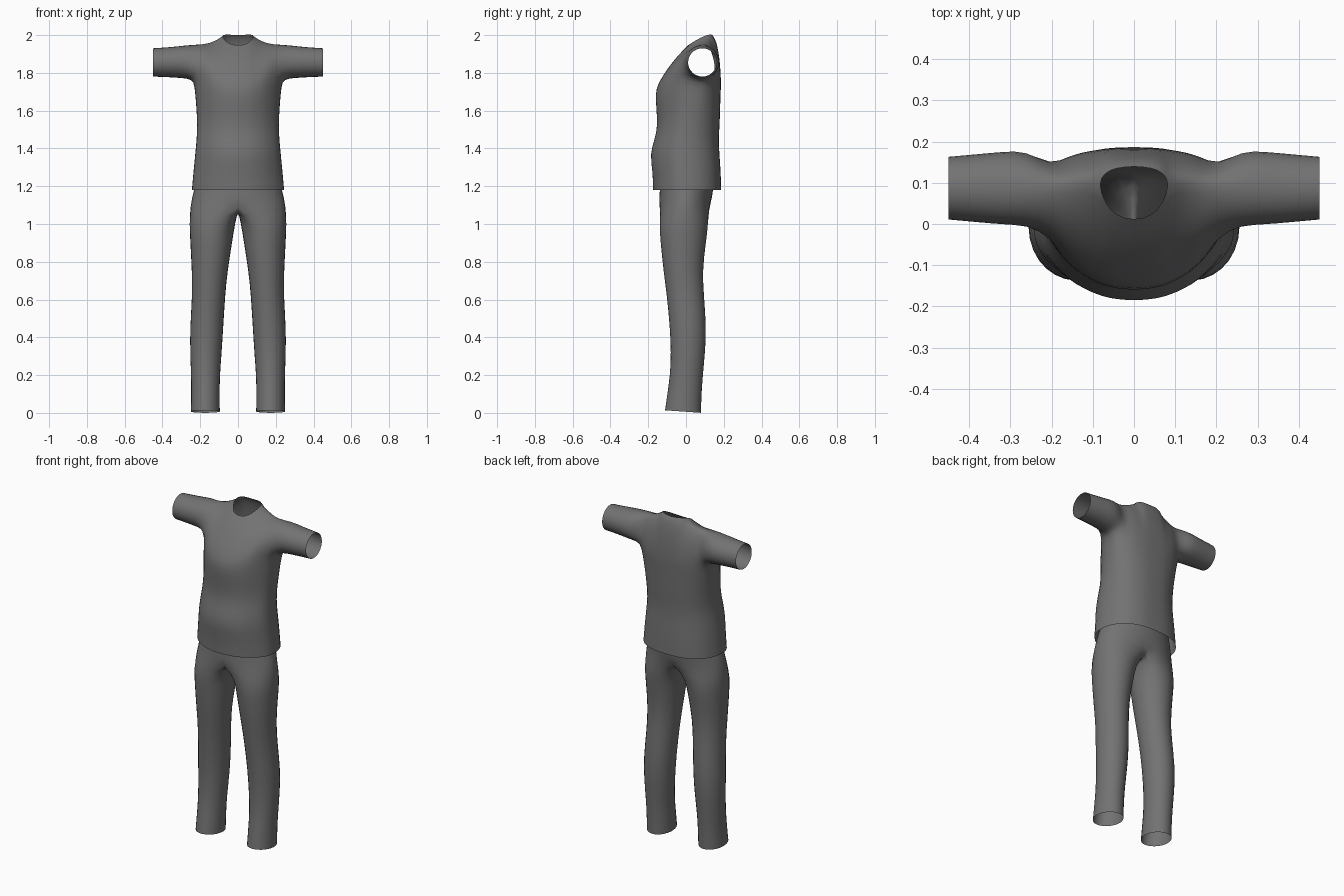
import bpy, bmesh, math

if "Cube" in bpy.data.objects:
    bpy.data.objects.remove(bpy.data.objects["Cube"])

cloth = bpy.data.materials.new("charcoal_cloth")
cloth.diffuse_color = (0.17, 0.17, 0.17, 1)
cloth.use_nodes = True
cloth.node_tree.nodes["Principled BSDF"].inputs["Base Color"].default_value = cloth.diffuse_color
GROW = 1.02  # offsets the slight shrink of subdivision


def lerp(a, b, t):
    return a + (b - a) * t


def bridge(bm, a, b, closed=False):
    """Quads between two rows of vertices, skipping collapsed edges."""
    n = len(a)
    for i in range(n if closed else n - 1):
        j = (i + 1) % n
        corners = []
        for v in (a[i], a[j], b[j], b[i]):
            if v not in corners:
                corners.append(v)
        if len(corners) > 2 and not bm.faces.get(corners):
            bm.faces.new(corners)


def finish(bm, name, mirror=False):
    bmesh.ops.recalc_face_normals(bm, faces=bm.faces)
    me = bpy.data.meshes.new(name)
    bm.to_mesh(me)
    bm.free()
    me.materials.append(cloth)
    ob = bpy.data.objects.new(name, me)
    bpy.context.collection.objects.link(ob)
    if mirror:
        m = ob.modifiers.new("mirror", 'MIRROR')
        m.use_clip = True
        m.merge_threshold = 0.002
    ob.modifiers.new("smooth", 'SUBSURF').levels = 1
    ob.modifiers["smooth"].render_levels = 1
    for p in me.polygons:
        p.use_smooth = True
    return ob


# ---------------- shirt (right half, mirrored) ----------------
bm = bmesh.new()
XS = [0, 0.045, 0.07, 0.088, 0.125, 0.16, 0.2]     # columns from centre to armhole
TOP_W = 0.235
SIDE = [-0.3, 0.0, 0.3]                            # underarm points, front to back


def torso_ring(w, yc, yf, yb, height):
    """Half ring: front centre, around the side, back centre."""
    pts = []
    for x in XS:
        s = x / TOP_W
        pts.append((s * w, yc - (yc - yf) * math.sqrt(1 - s * s), height(x, 0)))
    for f in SIDE:
        d = (yc - yf) if f < 0 else (yb - yc)
        pts.append((w * math.sqrt(1 - f * f * 0.5), yc + f * d, height(0.2, 1 - abs(f))))
    for x in reversed(XS):
        s = x / TOP_W
        pts.append((s * w, yc + (yb - yc) * (1 - s ** 2.4) ** (1 / 2.4), height(x, 0)))
    return [bm.verts.new(p) for p in pts]


def chest_height(x, under):
    return 1.752 if under == 1 else 1.767 if under else 1.735 + 0.055 * (x / 0.2) ** 2


top = torso_ring(TOP_W, 0.08, -0.152, 0.186, chest_height)
above = top
# z, half width, side y, front y, back y
for z, w, yc, yf, yb in [(1.69, 0.228, 0.06, -0.163, 0.183), (1.61, 0.221, 0.04, -0.158, 0.181),
                         (1.52, 0.217, 0.02, -0.151, 0.178), (1.45, 0.22, 0.0, -0.166, 0.173),
                         (1.37, 0.228, 0.0, -0.193, 0.177), (1.28, 0.237, 0.0, -0.177, 0.184),
                         (1.18, 0.246, 0.0, -0.175, 0.187)]:
    ring = torso_ring(w, yc, yf, yb, lambda x, u: z)
    bridge(bm, above, ring)
    above = ring

# shoulder arches; the three centre columns stop at the neckline
NECK_F = [(0.008, 1.944), (0.02, 1.952), (0.05, 1.972)]
NECK_B = [(0.141, 1.998), (0.136, 2.003), (0.125, 2.003)]
SHOULDER = {3: (0.1, 1.998), 4: (0.105, 1.974), 5: (0.1, 1.96), 6: (0.095, 1.953)}
STEPS = 5


def half_arch(base, end_vert, bulge):
    """Row of vertices rising from the chest ring to the neck or shoulder."""
    b, e = base.co, end_vert.co
    row = [base]
    for j in range(1, STEPS):
        t = j / STEPS
        a = t * math.pi / 2
        row.append(bm.verts.new((lerp(b.x, e.x, t),
                                 lerp(b.y, e.y, lerp(t, 1 - math.cos(a), bulge)),
                                 lerp(b.z, e.z, lerp(t, math.sin(a), bulge)))))
    return row + [end_vert]


fronts, backs = [], []
for i, x in enumerate(XS):
    if i < 3:
        ends = [bm.verts.new((x, *n[i])) for n in (NECK_F, NECK_B)]
    else:
        ends = [bm.verts.new((x, *SHOULDER[i]))] * 2
    fronts.append(half_arch(top[i], ends[0], 0.2 + 0.75 * (x / 0.2) ** 2))
    backs.append(half_arch(top[-1 - i], ends[1], 0.9))
for rows in (fronts, backs):
    for a, b in zip(rows, rows[1:]):
        bridge(bm, a, b)

# sleeve: armhole loop lofted out to the cuff
n = len(XS)
loop = fronts[-1] + backs[-1][-2::-1] + top[n:n + 3][::-1]
angles = [215 - 25 * k for k in range(11)] + [-62.5, -90, -117.5]
for x, cy, ry, cz, rz in [(0.262, 0.088, 0.092, 1.858, 0.09), (0.32, 0.087, 0.089, 1.857, 0.084),
                          (0.385, 0.087, 0.083, 1.856, 0.079), (0.45, 0.087, 0.077, 1.855, 0.076)]:
    ring = [bm.verts.new((x, cy + ry * GROW * math.cos(math.radians(a)),
                          cz + rz * GROW * math.sin(math.radians(a)))) for a in angles]
    bridge(bm, loop, ring, True)
    loop = ring
finish(bm, "shirt", True)

# ---------------- trousers (right half, mirrored) ----------------
bm = bmesh.new()
above = None
# hips: z, half width, front y, back y
for z, w, yf, yb in [(1.26, 0.215, -0.135, 0.15), (1.18, 0.237, -0.141, 0.147),
                     (1.10, 0.256, -0.146, 0.133)]:
    ring = []
    for k in range(11):
        a = math.radians(-90 + 18 * k)
        ring.append(bm.verts.new((0 if k in (0, 10) else w * math.cos(a),
                                  (yf + yb) / 2 + (yb - yf) / 2 * math.sin(a), z)))
    if above:
        bridge(bm, above, ring)
    above = ring

# crotch seam closes the hip half ring into a leg loop
loop = above + [bm.verts.new(p) for p in ((0, 0.07, 1.085), (0, 0.0, 1.075), (0, -0.08, 1.085))]
angles = [-125 + 25 * k for k in range(11)] + [152.5, 180, 207.5]
# legs: z, inner x, outer x, front y, back y
for z, xi, xo, yf, yb in [(1.0, 0.014, 0.259, -0.143, 0.12), (0.9, 0.03, 0.253, -0.136, 0.106),
                          (0.75, 0.054, 0.245, -0.12, 0.088), (0.62, 0.067, 0.243, -0.102, 0.096),
                          (0.45, 0.077, 0.255, -0.086, 0.109), (0.32, 0.085, 0.254, -0.08, 0.102),
                          (0.2, 0.095, 0.249, -0.085, 0.09), (0.1, 0.096, 0.248, -0.1, 0.083),
                          (0.01, 0.095, 0.25, -0.112, 0.08)]:
    rx, ry = (xo - xi) / 2 * GROW, (yb - yf) / 2 * GROW
    ring = []
    for a in angles:
        y = (yf + yb) / 2 + ry * math.sin(math.radians(a))
        tilt = -0.07 * y - 0.004 if z < 0.05 else 0
        ring.append(bm.verts.new(((xi + xo) / 2 + rx * math.cos(math.radians(a)), y, z + tilt)))
    bridge(bm, loop, ring, True)
    loop = ring
finish(bm, "trousers", True)
